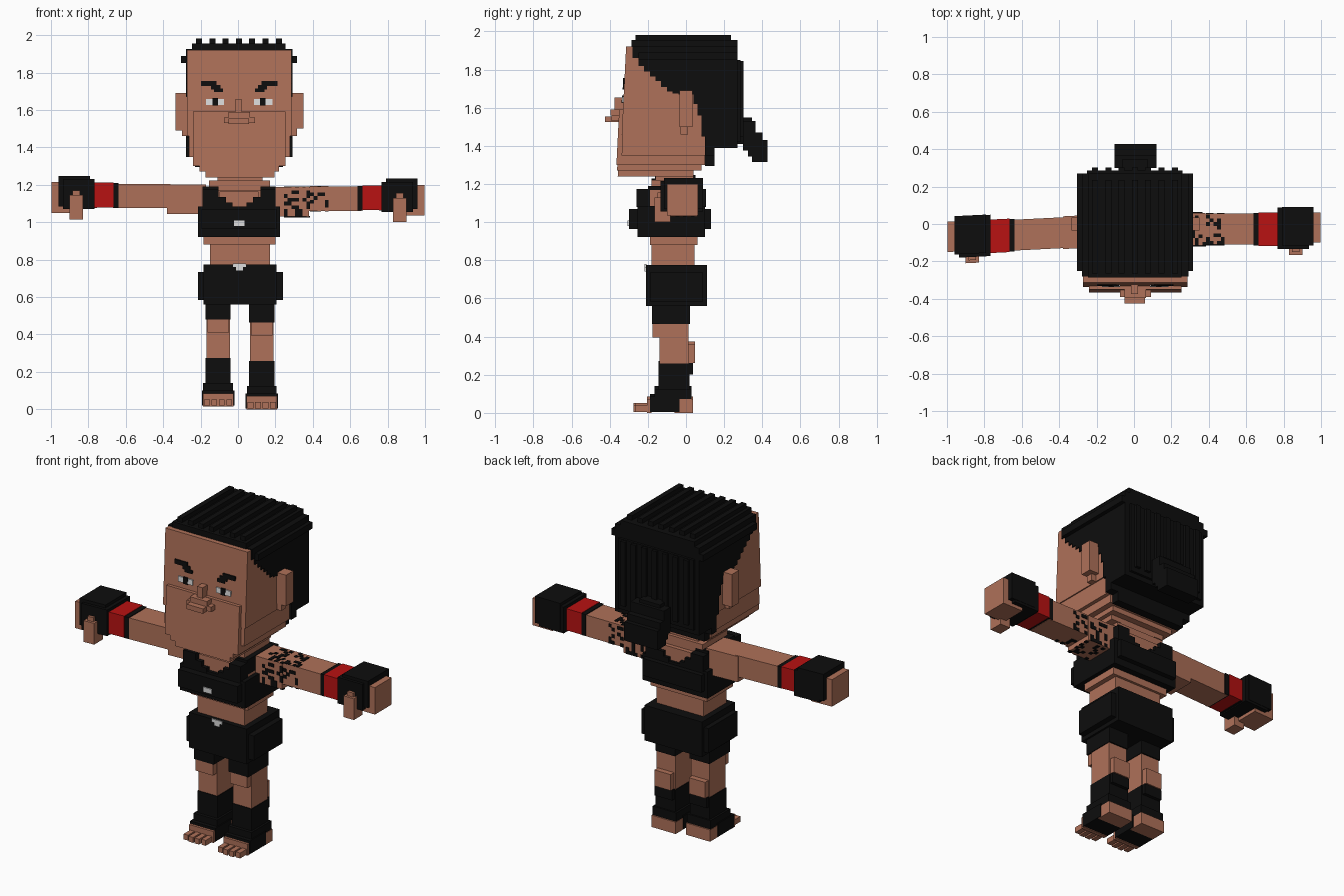
import bpy, bmesh, random
from mathutils import Vector

random.seed(4)


def mat(name, rgb):
    m = bpy.data.materials.new(name)
    m.diffuse_color = (*rgb, 1)
    return m


SKIN = mat("skin", (0.43, 0.165, 0.1))
BLACK = mat("black", (0.004, 0.004, 0.004))
RED = mat("red", (0.48, 0.006, 0.006))
WHITE = mat("white", (0.72, 0.72, 0.72))


def part(name, material, boxes, warp=None):
    """One object from boxes (x0, x1, y0, y1, z0, z1), optionally warped."""
    bm = bmesh.new()
    for x0, x1, y0, y1, z0, z1 in boxes:
        vs = bmesh.ops.create_cube(bm, size=1)["verts"]
        for v in vs:
            v.co = Vector((x1 if v.co.x > 0 else x0,
                           y1 if v.co.y > 0 else y0,
                           z1 if v.co.z > 0 else z0))
            if warp:
                v.co = warp(v.co)
    me = bpy.data.meshes.new(name)
    bm.to_mesh(me)
    bm.free()
    me.materials.append(material)
    ob = bpy.data.objects.new(name, me)
    bpy.context.collection.objects.link(ob)
    return ob


def lean(co):
    """Tilt the face backwards towards the top."""
    return Vector((co.x, co.y + (0.05 * (co.z - 1.6) if co.y < -0.2 else 0), co.z))


# Head: upper skull, protruding lower face, stepped jaw
part("head", SKIN, [
    (-0.272, 0.285, -0.33, 0.12, 1.46, 1.92),
    (-0.262, 0.278, -0.325, 0.10, 1.35, 1.46),
    (-0.24, 0.255, -0.35, 0.10, 1.30, 1.592),
    (-0.205, 0.22, -0.345, 0.08, 1.27, 1.30),
    (-0.175, 0.195, -0.34, 0.04, 1.24, 1.27)], lean)
part("ears", SKIN, [
    (-0.335, -0.27, -0.035, 0.035, 1.49, 1.69),
    (-0.30, -0.27, -0.03, 0.01, 1.46, 1.50),
    (0.28, 0.35, -0.035, 0.035, 1.50, 1.69),
    (0.28, 0.315, -0.03, 0.01, 1.46, 1.50)])
part("nose", SKIN, [(-0.015, 0.022, -0.375, -0.32, 1.59, 1.655)])
part("lips", SKIN, [
    (-0.075, 0.09, -0.39, -0.34, 1.53, 1.56),
    (-0.05, 0.06, -0.425, -0.34, 1.525, 1.555),
    (-0.05, 0.065, -0.395, -0.34, 1.56, 1.59)])

# Eyes and brows, mirrored about the face centre
eyes, pupils, brows = [], [], []
for s in (-1, 1):
    def m(x0, x1, y0, y1, z0, z1, s=s):
        a, b = sorted((0.006 + s * x0, 0.006 + s * x1))
        return (a, b, y0, y1, z0, z1)
    eyes.append(m(0.08, 0.178, -0.337, -0.329, 1.628, 1.66))
    pupils.append(m(0.112, 0.142, -0.339, -0.331, 1.624, 1.664))
    brows += [m(0.12, 0.205, -0.337, -0.328, 1.728, 1.755),
              m(0.10, 0.15, -0.337, -0.328, 1.71, 1.735),
              m(0.085, 0.135, -0.337, -0.328, 1.695, 1.715)]
part("eye_whites", WHITE, eyes, lean)
part("pupils", BLACK, pupils, lean)
part("eyebrows", BLACK, brows, lean)

# Hair: side slices following a stepped hairline
hair = [(-0.245, 0.255, -0.285, 0.27, 1.90, 1.955),
        (-0.305, 0.315, -0.25, 0.27, 1.85, 1.89)]
line = [(-0.28, 1.86), (-0.25, 1.82), (-0.22, 1.79), (-0.19, 1.765), (-0.16, 1.74),
        (-0.13, 1.71), (-0.10, 1.685), (-0.07, 1.675), (-0.04, 1.67), (0.04, 1.62),
        (0.06, 1.56), (0.08, 1.45), (0.10, 1.295), (0.15, 1.39)]
for i, (y, z) in enumerate(line):
    y1 = line[i + 1][0] if i + 1 < len(line) else 0.27
    hair.append((-0.278, 0.291, y, y1, max(z, 1.35), 1.925))
hair += [(-0.23, 0.24, 0.10, 0.15, 1.295, 1.36),
         (-0.25, 0.26, 0.2, 0.285, 1.42, 1.85)]
part("hair", BLACK, hair)

# Braided ridges over the top and down the back
ridges = []
for i in range(7):
    x = -0.208 + i * 0.071
    ridges += [(x - 0.016, x + 0.016, -0.265, 0.235, 1.95, 1.982),
               (x - 0.016, x + 0.016, 0.26, 0.302, 1.45, 1.845)]
part("hair_ridges", BLACK, ridges)
part("ponytail", BLACK, [
    (-0.065, 0.075, 0.26, 0.345, 1.41, 1.55),
    (-0.105, 0.12, 0.30, 0.365, 1.375, 1.53),
    (-0.105, 0.12, 0.325, 0.40, 1.345, 1.47),
    (-0.105, 0.12, 0.345, 0.427, 1.315, 1.43)])

# Neck, torso and top
part("neck", SKIN, [
    (-0.11, 0.13, -0.16, 0.04, 1.18, 1.26),
    (-0.155, 0.17, -0.18, 0.06, 1.16, 1.222)])
part("torso", SKIN, [
    (-0.185, 0.20, -0.19, 0.06, 0.88, 1.17),
    (-0.15, 0.17, -0.18, 0.045, 0.76, 0.89),
    (-0.10, 0.11, -0.235, 0.085, 1.05, 1.165)])
top = [(-0.215, 0.225, -0.255, 0.10, 0.922, 1.085),
       (-0.195, 0.205, -0.30, 0.13, 0.965, 1.07)]
for a, b, c, d in ((-0.19, -0.105, -0.065, -0.03), (0.20, 0.12, 0.08, 0.045)):
    for e, z0, z1 in ((b, 1.08, 1.175), (c, 1.08, 1.135), (d, 1.08, 1.105)):
        x0, x1 = sorted((a, e))
        top += [(x0, x1, -0.26, -0.15, z0, z1), (x0, x1, 0.03, 0.105, z0, z1)]
    x0, x1 = sorted((a, b))
    top.append((x0, x1, -0.20, 0.06, 1.10, 1.19))
part("crop_top", BLACK, top)
part("top_clasp", WHITE, [(-0.022, 0.035, -0.307, -0.298, 0.98, 1.01)])

# Shorts
part("shorts", BLACK, [
    (-0.215, 0.24, -0.19, 0.09, 0.585, 0.735),
    (-0.185, 0.205, -0.21, 0.11, 0.56, 0.775)])
part("belt_buckle", WHITE, [
    (-0.028, 0.042, -0.217, -0.208, 0.76, 0.78),
    (-0.012, 0.026, -0.217, -0.208, 0.742, 0.76)])

# Legs, repeated left and right
for side, cx, dz in (("left", -0.106, 0.015), ("right", 0.127, 0.0)):
    def place(co, cx=cx, dz=dz):
        return Vector((co.x + cx, co.y, co.z + dz))
    part(side + "_short_leg", BLACK, [(-0.067, 0.067, -0.178, 0.02, 0.465, 0.59)], place)
    part(side + "_leg", SKIN, [
        (-0.063, 0.063, -0.14, 0.012, 0.25, 0.47),
        (-0.058, 0.058, -0.175, -0.13, 0.395, 0.466),
        (-0.055, 0.055, 0.0, 0.046, 0.262, 0.36)], place)
    part(side + "_shin_guard", BLACK, [
        (-0.067, 0.067, -0.145, 0.018, 0.08, 0.258),
        (-0.06, 0.06, 0.0, 0.038, 0.20, 0.262),
        (-0.08, 0.08, -0.165, 0.028, 0.07, 0.125),
        (-0.086, 0.086, -0.19, -0.035, 0.004, 0.085)], place)
    foot = [(-0.082, 0.082, -0.205, -0.18, 0.0, 0.07),
            (-0.082, 0.082, -0.06, 0.036, 0.0, 0.072)]
    for i in range(4):
        x = -0.06 + i * 0.04
        foot.append((x - 0.015, x + 0.015, -0.28 + 0.008 * abs(i - 1.5), -0.19, 0.005, 0.038))
    part(side + "_foot", SKIN, foot, place)


# Arms: drawn along |x|, left one angled slightly forward
def arm_left(co):
    return Vector((-co.x, co.y - 0.015 - 0.05 * (co.x - 0.3), co.z + 0.015))


def arm_right(co):
    return co.copy()


for side, w in (("left", arm_left), ("right", arm_right)):
    part(side + "_upper_arm", SKIN, [
        (0.17, 0.38, -0.115, 0.06, 1.03, 1.187),
        (0.36, 0.66, -0.11, 0.055, 1.06, 1.19)], w)
    part(side + "_wrist_bands", BLACK, [
        (0.638, 0.668, -0.114, 0.059, 1.062, 1.194),
        (0.755, 0.785, -0.114, 0.059, 1.062, 1.194)], w)
    part(side + "_red_band", RED, [(0.666, 0.772, -0.117, 0.062, 1.065, 1.197)], w)
    part(side + "_glove", BLACK, [
        (0.767, 0.935, -0.133, 0.088, 1.055, 1.215),
        (0.79, 0.96, -0.115, 0.09, 1.07, 1.233)], w)
    part(side + "_hand", SKIN, [
        (0.86, 0.998, -0.10, 0.062, 1.035, 1.2),
        (0.83, 0.90, -0.165, -0.08, 1.0, 1.13),
        (0.845, 0.885, -0.15, -0.08, 1.10, 1.155)], w)

# Tattoo: thin scattered plates around the right upper arm
tattoo = []
cell = 0.02
for i in range(12):
    x = 0.245 + i * cell
    low, front, back, high = (1.03, -0.115, 0.06, 1.187) if x < 0.37 else (1.06, -0.11, 0.055, 1.19)
    for j in range(8):
        y, z = front + j * cell, low + j * cell
        if random.random() < 0.36 and z + cell < high:
            tattoo.append((x, x + cell, front - 0.004, front + 0.002, z, z + cell))
        if random.random() < 0.3 and z + cell < high:
            tattoo.append((x, x + cell, back - 0.002, back + 0.004, z, z + cell))
        if random.random() < 0.36:
            tattoo.append((x, x + cell, y, y + cell, high - 0.002, high + 0.004))
        if random.random() < 0.2:
            tattoo.append((x, x + cell, y, y + cell, low - 0.004, low + 0.002))
part("arm_tattoo", BLACK, tattoo)
